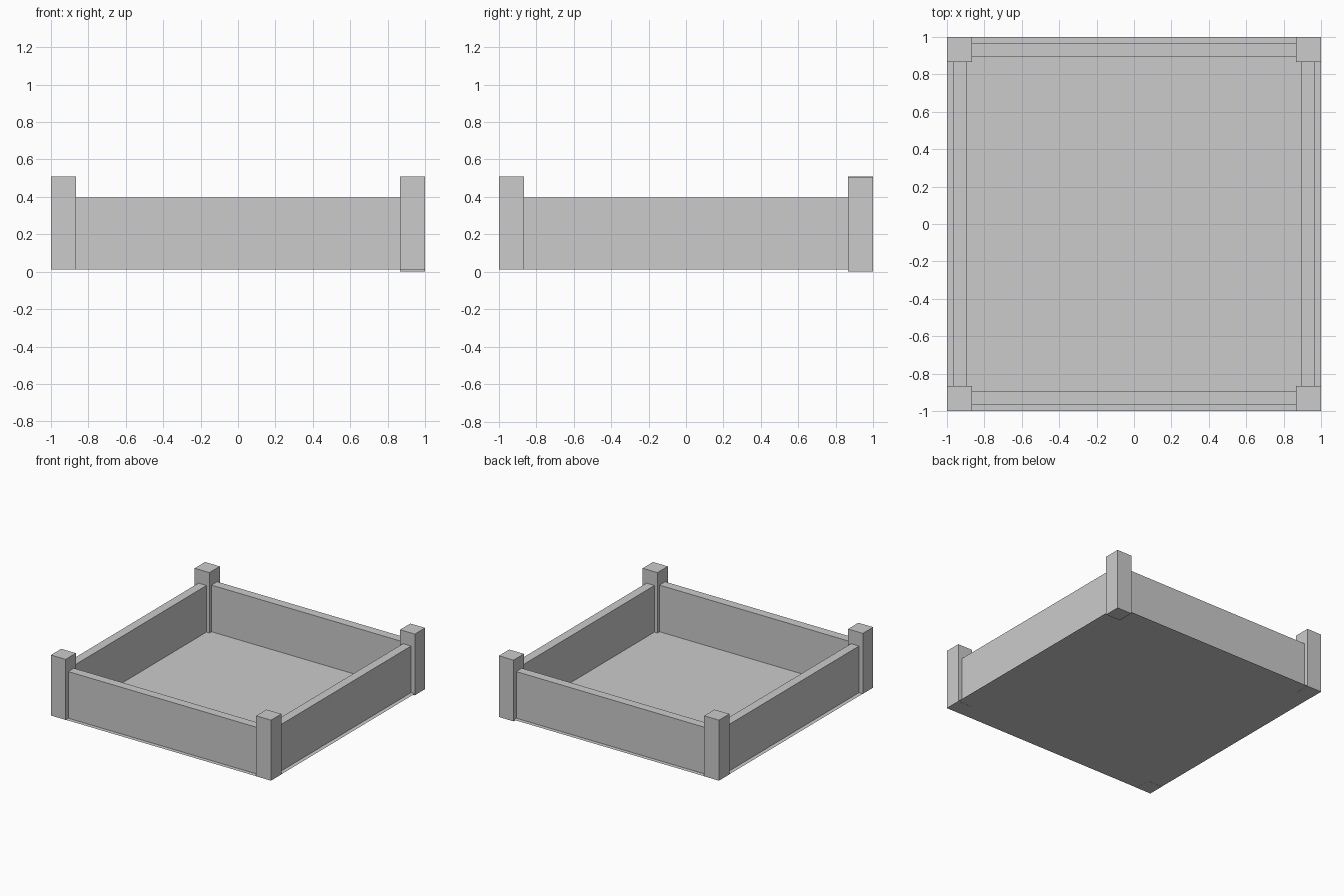
import bpy

if "Cube" in bpy.data.objects:
    bpy.data.objects.remove(bpy.data.objects["Cube"])


def box(name, x0, x1, y0, y1, z0, z1):
    bpy.ops.mesh.primitive_cube_add(size=1, location=((x0 + x1) / 2, (y0 + y1) / 2, (z0 + z1) / 2))
    ob = bpy.context.object
    ob.name = name
    ob.scale = (x1 - x0, y1 - y0, z1 - z0)
    bpy.ops.object.transform_apply(location=False, rotation=False, scale=True)
    return ob


FLOOR, WALL_TOP = 0.013, 0.396
POST = 0.866            # inner face of the corner posts
INNER, OUTER = 0.893, 0.966

# thin floor sheet
bpy.ops.mesh.primitive_plane_add(size=2, location=(0, 0, FLOOR))
bpy.context.object.name = "floor"

# four side boards between the posts
for s, fb, lr in ((-1, "front", "left"), (1, "back", "right")):
    a, b = sorted((s * INNER, s * OUTER))
    box(fb + "_board", -POST, POST, a, b, FLOOR, WALL_TOP)
    box(lr + "_board", a, b, -POST, POST, FLOOR, WALL_TOP)

# corner posts, the back right one sits slightly lower
for sx, lr in ((-1, "left"), (1, "right")):
    for sy, fb in ((-1, "front"), (1, "back")):
        low = sx > 0 and sy > 0
        z0, z1 = (0.0, 0.503) if low else (0.012, 0.509)
        x0, x1 = sorted((sx * POST, sx))
        y0, y1 = sorted((sy * POST, sy))
        box(f"{fb}_{lr}_post", x0, x1, y0, y1, z0, z1)
